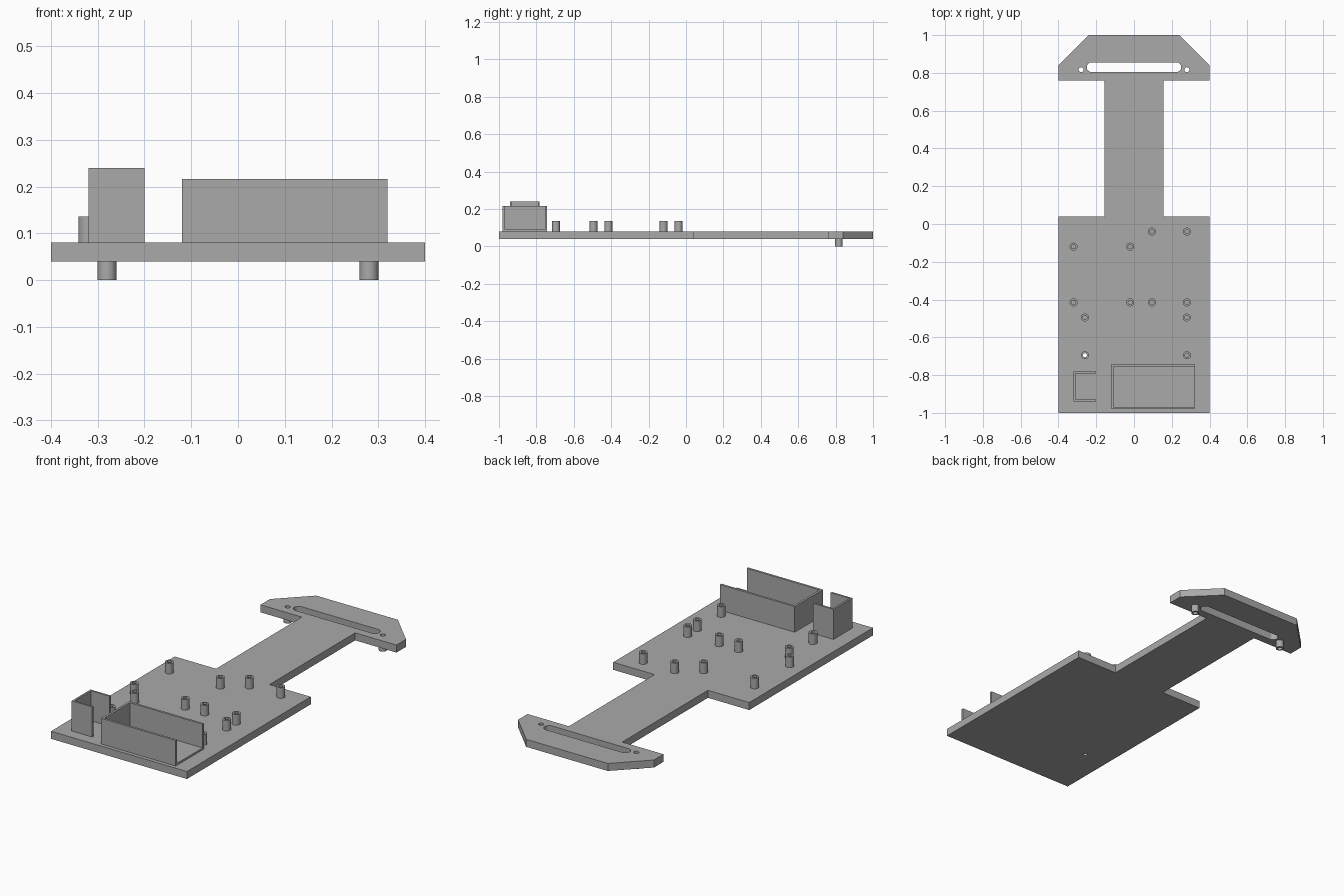
import bpy
import bmesh
from math import cos, sin, pi, radians

cube = bpy.data.objects.get("Cube")
if cube:
    bpy.data.objects.remove(cube, do_unlink=True)

grey = bpy.data.materials.new("plain grey")
grey.use_nodes = True
grey.diffuse_color = (0.4, 0.4, 0.4, 1)
grey.node_tree.nodes["Principled BSDF"].inputs["Base Color"].default_value = (0.4, 0.4, 0.4, 1)

BASE, TOP = 0.04, 0.08  # underside and upper face of the board


def arc(x, y, r, start=0.0, sweep=2 * pi, n=32):
    """Points along an arc; a full circle leaves out the repeated end."""
    count = n if sweep == 2 * pi else n + 1
    return [(x + r * cos(start + sweep * i / n), y + r * sin(start + sweep * i / n))
            for i in range(count)]


def extruded(name, loops, z0, z1):
    """Fill closed outlines (inner loops become holes) and extrude from z0 to z1."""
    curve = bpy.data.curves.new(name, "CURVE")
    curve.dimensions = "2D"
    curve.fill_mode = "BOTH"
    curve.extrude = (z1 - z0) / 2
    for loop in loops:
        spline = curve.splines.new("POLY")
        spline.points.add(len(loop) - 1)
        for point, (x, y) in zip(spline.points, loop):
            point.co = (x, y, 0, 1)
        spline.use_cyclic_u = True
    obj = bpy.data.objects.new(name, curve)
    obj.location.z = (z0 + z1) / 2
    bpy.context.collection.objects.link(obj)
    bpy.ops.object.select_all(action="DESELECT")
    obj.select_set(True)
    bpy.context.view_layer.objects.active = obj
    bpy.ops.object.convert(target="MESH")
    obj = bpy.context.object
    bm = bmesh.new()
    bm.from_mesh(obj.data)
    bmesh.ops.remove_doubles(bm, verts=bm.verts, dist=0.0001)
    bmesh.ops.recalc_face_normals(bm, faces=bm.faces)
    bm.to_mesh(obj.data)
    bm.free()
    obj.data.materials.clear()
    obj.data.materials.append(grey)
    bpy.ops.object.shade_smooth_by_angle(angle=radians(30))
    return obj


def tube(name, x, y, outer, inner, z0, z1):
    return extruded(name, [arc(x, y, outer), arc(x, y, inner)], z0, z1)


def channel(name, x0, x1, y0, y1, wall, z0, z1):
    """Three upright walls, open towards +x."""
    outline = [(x1, y0), (x1, y0 + wall), (x0 + wall, y0 + wall), (x0 + wall, y1 - wall),
               (x1, y1 - wall), (x1, y1), (x0, y1), (x0, y0)]
    return extruded(name, [outline], z0, z1)


# Board: wide body, narrow neck and chamfered nose, with slot and screw holes
half = [(0.4, -1), (0.4, 0.04), (0.157, 0.04), (0.157, 0.76),
        (0.4, 0.76), (0.4, 0.84), (0.24, 1)]
outline = half + [(-x, y) for x, y in reversed(half)]
slot = (arc(0.224, 0.83, 0.026, -pi / 2, pi, 16)
        + arc(-0.224, 0.83, 0.026, pi / 2, pi, 16))
PIN_X, PIN_Y, BORE = 0.28, 0.817, 0.013
holes = [arc(s * PIN_X, PIN_Y, BORE) for s in (-1, 1)]
open_post = (-0.26, -0.695)
extruded("board", [outline, slot, *holes, arc(*open_post, 0.011)], BASE, TOP)

# Hollow pins below the nose
for side, s in (("left", 1), ("right", -1)):
    tube(f"nose_pin_{side}", s * PIN_X, PIN_Y, 0.02, BORE, 0, BASE)

# Hollow mounting posts, three groups of four
groups = {
    "rear_right": ((-0.32, -0.02), (-0.415, -0.12)),
    "rear_left": ((0.095, 0.28), (-0.415, -0.04)),
    "front": ((-0.26, 0.28), (-0.695, -0.495)),
}
for group, (xs, ys) in groups.items():
    for i, (x, y) in enumerate((x, y) for x in xs for y in ys):
        tube(f"{group}_post_{i + 1}", x, y, 0.021, 0.011, TOP, 0.136)

# Large tray with a thin floor, and the small upright holder
channel("tray_walls", -0.12, 0.32, -0.98, -0.742, 0.012, TOP, 0.216)
extruded("tray_floor", [[(-0.11, -0.97), (0.32, -0.97), (0.32, -0.752), (-0.11, -0.752)]],
         TOP, 0.09)
channel("holder_walls", -0.32, -0.2, -0.94, -0.782, 0.01, TOP, 0.24)
